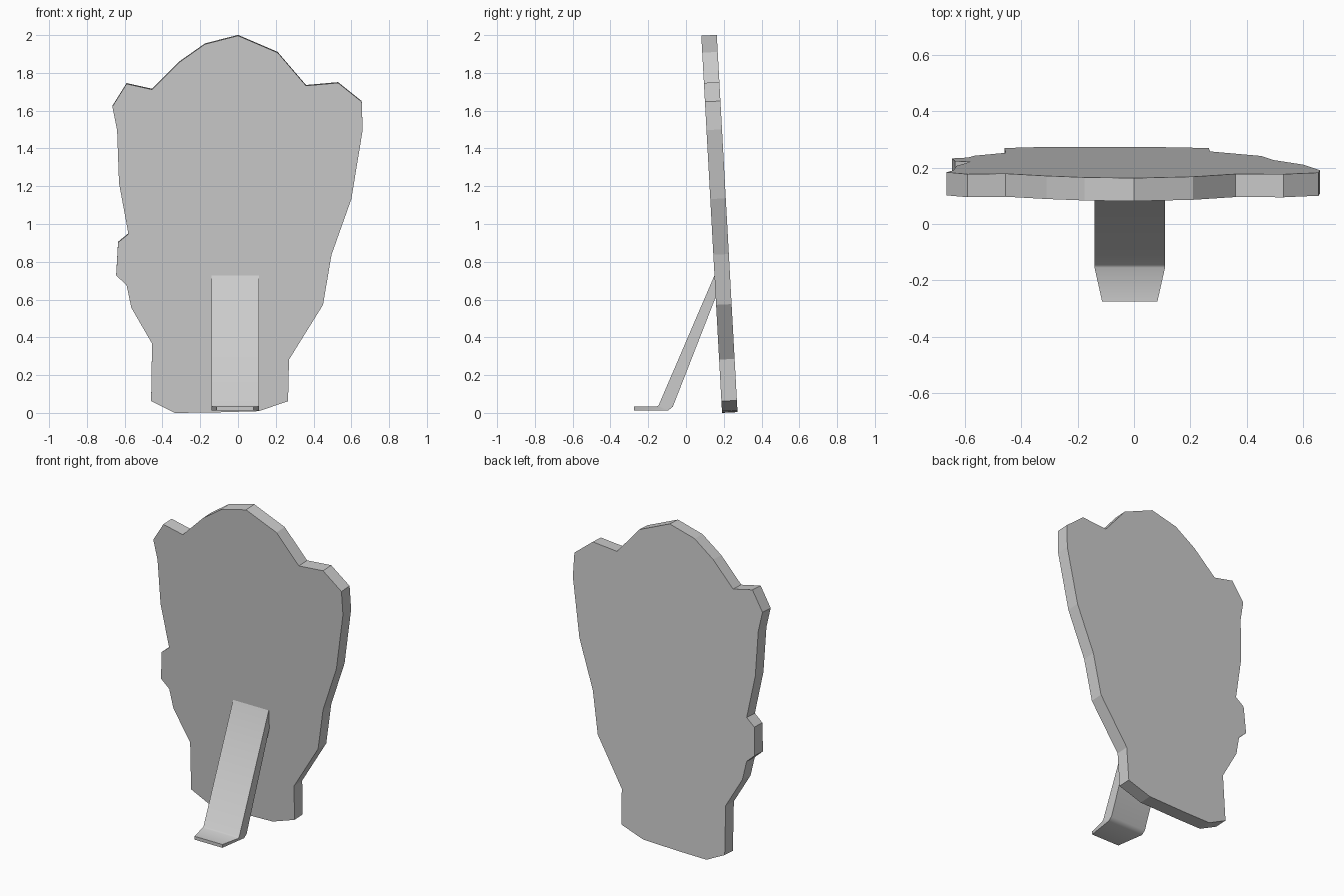
import bpy
import bmesh
import math

cube = bpy.data.objects.get("Cube")
if cube:
    bpy.data.objects.remove(cube, do_unlink=True)

grey = bpy.data.materials.new("plain grey")
grey.use_nodes = True
colour = (0.6, 0.6, 0.6, 1)
grey.diffuse_color = colour
grey.node_tree.nodes["Principled BSDF"].inputs["Base Color"].default_value = colour


def finish(name, bm):
    bmesh.ops.recalc_face_normals(bm, faces=bm.faces[:])
    mesh = bpy.data.meshes.new(name)
    bm.to_mesh(mesh)
    bm.free()
    obj = bpy.data.objects.new(name, mesh)
    bpy.context.collection.objects.link(obj)
    mesh.materials.append(grey)
    return obj


# Cut-out panel: outline in x and z, leaning towards the front at the top
outline = [(0, 2), (.21, 1.91), (.36, 1.735), (.53, 1.75), (.655, 1.65),
           (.66, 1.5), (.6, 1.135), (.495, .84), (.45, .575), (.27, .285),
           (.265, .065), (.11, .012), (-.14, .005), (-.335, .003),
           (-.46, .065), (-.455, .37), (-.565, .56), (-.59, .68),
           (-.645, .73), (-.635, .905), (-.58, .95), (-.63, 1.22),
           (-.64, 1.5), (-.665, 1.625), (-.59, 1.745), (-.455, 1.715),
           (-.31, 1.86), (-.175, 1.955)]
thickness = 0.082
bm = bmesh.new()
front = bm.faces.new([bm.verts.new((x, 0.191 - 0.055 * z, z)) for x, z in outline])
back = bmesh.ops.extrude_face_region(bm, geom=[front], use_keep_orig=True)
moved = [v for v in back["geom"] if isinstance(v, bmesh.types.BMVert)]
bmesh.ops.translate(bm, verts=moved, vec=(0, thickness, 0.004))
bmesh.ops.translate(bm, verts=bm.verts[:], vec=(0, 0, -0.003))
finish("panel", bm)

# Bent support strut: each section has upper y, z, lower y, z and half width
sections = [(.16, .75, .17, .645, .125),
            (-.145, .04, -.07, .032, .125),
            (-.155, .034, -.095, .013, .125),
            (-.275, .034, -.275, .013, .098)]
centre = -0.015
bm = bmesh.new()
rings = []
for uy, uz, ly, lz, w in sections:
    corners = [(centre - w, uy, uz), (centre + w, uy, uz),
               (centre + w, ly, lz), (centre - w, ly, lz)]
    rings.append([bm.verts.new(c) for c in corners])
for a, b in zip(rings, rings[1:]):
    for i in range(4):
        j = (i + 1) % 4
        bm.faces.new((a[i], a[j], b[j], b[i]))
bm.faces.new(rings[0])
bm.faces.new(rings[-1])
strut = finish("support_strut", bm)

# Soft bend, crisp side edges
bpy.ops.object.select_all(action="DESELECT")
strut.select_set(True)
bpy.context.view_layer.objects.active = strut
bpy.ops.object.shade_smooth_by_angle(angle=math.radians(75))
